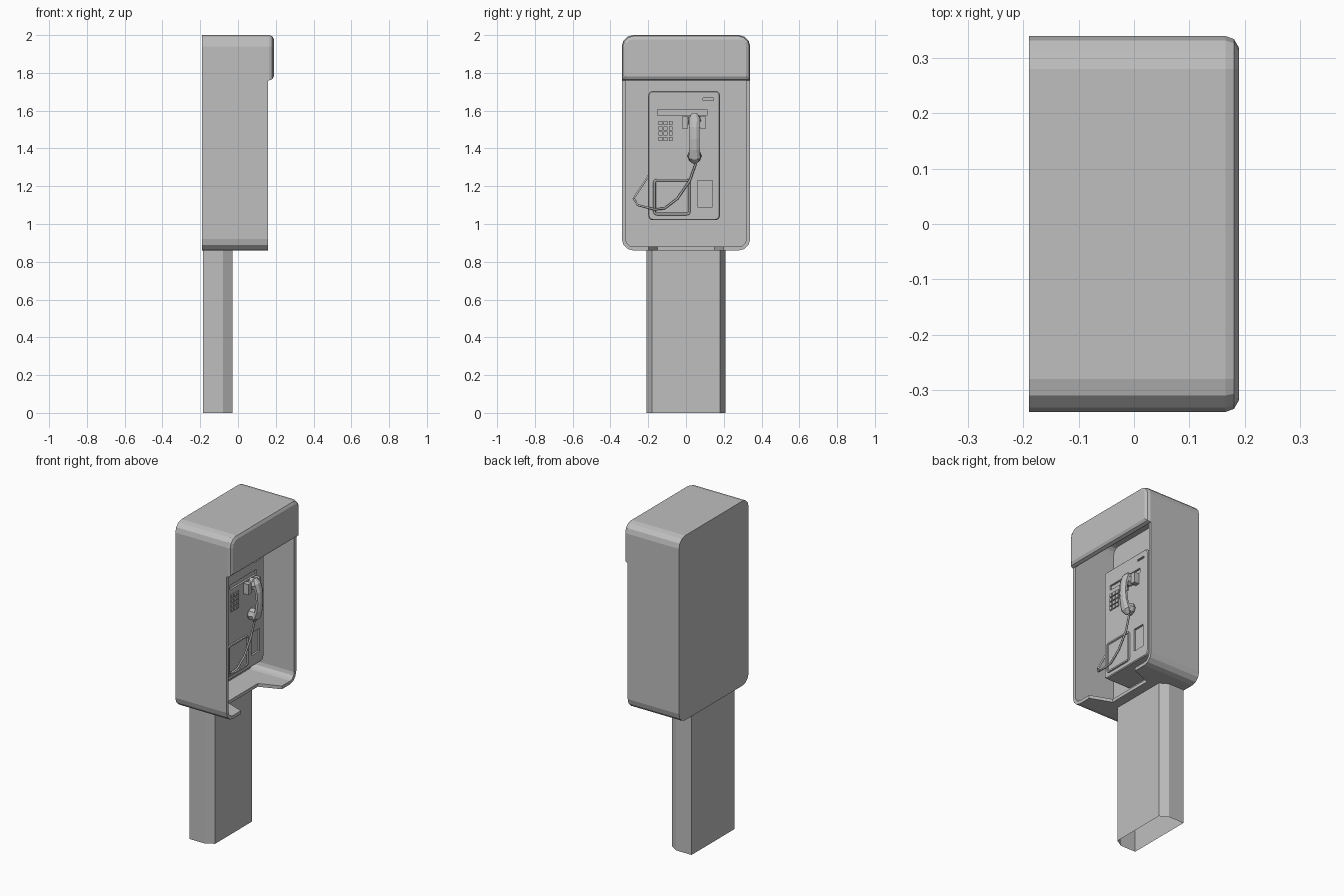
import bpy, bmesh, math
from mathutils import Vector

cube = bpy.data.objects.get("Cube")
if cube:
    bpy.data.objects.remove(cube, do_unlink=True)

grey = bpy.data.materials.new("plain_grey")
grey.use_nodes = True
grey.diffuse_color = (0.52, 0.52, 0.52, 1)
grey.node_tree.nodes["Principled BSDF"].inputs["Base Color"].default_value = grey.diffuse_color


def finish(name, bm):
    bmesh.ops.recalc_face_normals(bm, faces=bm.faces)
    mesh = bpy.data.meshes.new(name)
    bm.to_mesh(mesh)
    bm.free()
    mesh.materials.append(grey)
    ob = bpy.data.objects.new(name, mesh)
    bpy.context.collection.objects.link(ob)
    return ob


def loft(name, loops, caps=True):
    """Skin a row of matching closed loops."""
    bm = bmesh.new()
    rings = [[bm.verts.new(p) for p in loop] for loop in loops]
    n = len(rings[0])
    for a, b in zip(rings, rings[1:]):
        for i in range(n):
            j = (i + 1) % n
            bm.faces.new((a[i], a[j], b[j], b[i]))
    if caps:
        bm.faces.new(rings[0])
        bm.faces.new(rings[-1])
    return finish(name, bm)


def plate(x, y0, y1, z0, z1, r=0.0, inset=0.0, square_bottom=False):
    """Rounded rectangle facing +x."""
    y0, y1, z0, z1 = y0 + inset, y1 - inset, z0 + inset, z1 - inset
    r = max(r - inset, 0.004)
    pts = []
    corners = [(y1 - r, z1 - r, 0), (y0 + r, z1 - r, 90), (y0 + r, z0 + r, 180), (y1 - r, z0 + r, 270)]
    for cy, cz, start in corners:
        for k in range(4):
            a = math.radians(start + 30 * k)
            y, z = cy + r * math.cos(a), cz + r * math.sin(a)
            if square_bottom and start >= 180:
                y, z = (y0 if start == 180 else y1), z0 + 0.0002 * (k if start == 270 else 3 - k)
            pts.append((x, y, z))
    return pts


def box(name, x, y, z):
    def ring(px):
        return [(px, y[0], z[0]), (px, y[1], z[0]), (px, y[1], z[1]), (px, y[0], z[1])]
    return loft(name, [ring(x[0]), ring(x[1])])


def cut(ob, cutter):
    mod = ob.modifiers.new("cut", 'BOOLEAN')
    mod.operation = 'DIFFERENCE'
    mod.solver = 'EXACT'
    mod.object = cutter
    bpy.context.view_layer.objects.active = ob
    bpy.ops.object.modifier_apply(modifier=mod.name)
    bpy.data.objects.remove(cutter, do_unlink=True)


# Post: open tube with chamfered front corners
section = [(-0.185, -0.21), (-0.08, -0.21), (-0.03, -0.18), (-0.03, 0.18), (-0.08, 0.21), (-0.185, 0.21)]
loft("post", [[(x, y, z) for x, y in section] for z in (0, 0.865)], caps=False)

# Booth shell with a hollow front and a notch in the floor
size = (-0.34, 0.34, 0.86, 2.0, 0.06)
shell = loft("booth_shell", [plate(-0.19, *size), plate(0.16, *size),
                             plate(0.16, *size, inset=0.02), plate(-0.12, *size, inset=0.02)])
notch = [(0.2, -0.215), (0.03, -0.15), (0.03, 0.15), (0.2, 0.215)]
cut(shell, loft("notch_cutter", [[(x, y, z) for x, y in notch] for z in (0.8, 0.9)]))

# Hood panel across the top of the opening
hood = (-0.34, 0.34, 1.76, 2.0, 0.06)
loft("hood", [plate(x, *hood, inset=i, square_bottom=True)
              for x, i in ((0.158, 0), (0.165, 0), (0.181, 0.006), (0.19, 0.022))])

# Telephone body with shallow recesses
body = (-0.2, 0.18, 1.02, 1.705, 0.025)
phone = loft("phone_body", [plate(x, *body, inset=i) for x, i in ((-0.13, 0), (0.045, 0), (0.05, 0.005))])
for y, z in (((0.06, 0.14), (1.09, 1.23)), ((-0.15, 0.11), (1.575, 1.605)), ((0.09, 0.145), (1.655, 1.667))):
    cut(phone, box("recess_cutter", (0.038, 0.07), y, z))

# Coin return with a raised rim and sunken flap
tray = (-0.175, 0.025, 1.045, 1.24, 0.02)
loft("coin_return", [plate(x, *tray, inset=i)
                     for x, i in ((0.045, 0), (0.058, 0.003), (0.058, 0.012), (0.052, 0.015))])

# Keypad
for row in range(4):
    for col in range(3):
        y, z = -0.145 + 0.027 * col, 1.44 + 0.028 * row
        box("key", (0.045, 0.058), (y, y + 0.02), (z, z + 0.021))

# Handset cradle
for y in (-0.02, 0.075):
    box("cradle_prong", (0.045, 0.085), (y, y + 0.03), (1.505, 1.57))
box("cradle_hook", (0.045, 0.062), (0.0, 0.085), (1.525, 1.555))

# Handset: bowed handle with an earpiece and a mouthpiece
path = [(0.082, 1.583, 0.017), (0.098, 1.555, 0.032), (0.112, 1.51, 0.03), (0.116, 1.45, 0.028),
        (0.11, 1.395, 0.03), (0.096, 1.35, 0.034), (0.08, 1.325, 0.017)]
rings = []
for i, (x, z, r) in enumerate(path):
    before, after = path[max(i - 1, 0)], path[min(i + 1, len(path) - 1)]
    along = Vector((after[0] - before[0], 0, after[1] - before[1])).normalized()
    side = along.cross(Vector((0, 1, 0)))
    ring = []
    for k in range(8):
        a = math.radians(45 * k + 22.5)
        ring.append(Vector((x, 0.045, z)) + Vector((0, r * math.cos(a), 0)) + side * 0.6 * r * math.sin(a))
    rings.append(ring)
loft("handset_handle", rings)
for name, z in (("earpiece", 1.548), ("mouthpiece", 1.36)):
    loft(name, [[(x, 0.045 + r * math.cos(math.radians(45 * k)), z + r * math.sin(math.radians(45 * k)))
                 for k in range(8)] for x, r in ((0.056, 0.034), (0.072, 0.038), (0.1, 0.03))])

# Cord hanging from the mouthpiece to the side of the phone
curve = bpy.data.curves.new("cord", 'CURVE')
curve.dimensions = '3D'
curve.bevel_depth = 0.006
curve.bevel_resolution = 1
curve.use_fill_caps = True
points = [(0.08, 0.045, 1.34), (0.078, 0.05, 1.315), (0.075, 0.02, 1.23), (0.075, -0.045, 1.135),
          (0.073, -0.113, 1.083), (0.07, -0.166, 1.077), (0.045, -0.255, 1.1),
          (0.03, -0.277, 1.135), (0.0, -0.195, 1.26)]
spline = curve.splines.new('POLY')
spline.points.add(len(points) - 1)
for p, co in zip(spline.points, points):
    p.co = (*co, 1)
curve.materials.append(grey)
cord = bpy.data.objects.new("cord", curve)
bpy.context.collection.objects.link(cord)
bpy.ops.object.select_all(action='DESELECT')
cord.select_set(True)
bpy.context.view_layer.objects.active = cord
bpy.ops.object.convert(target='MESH')
